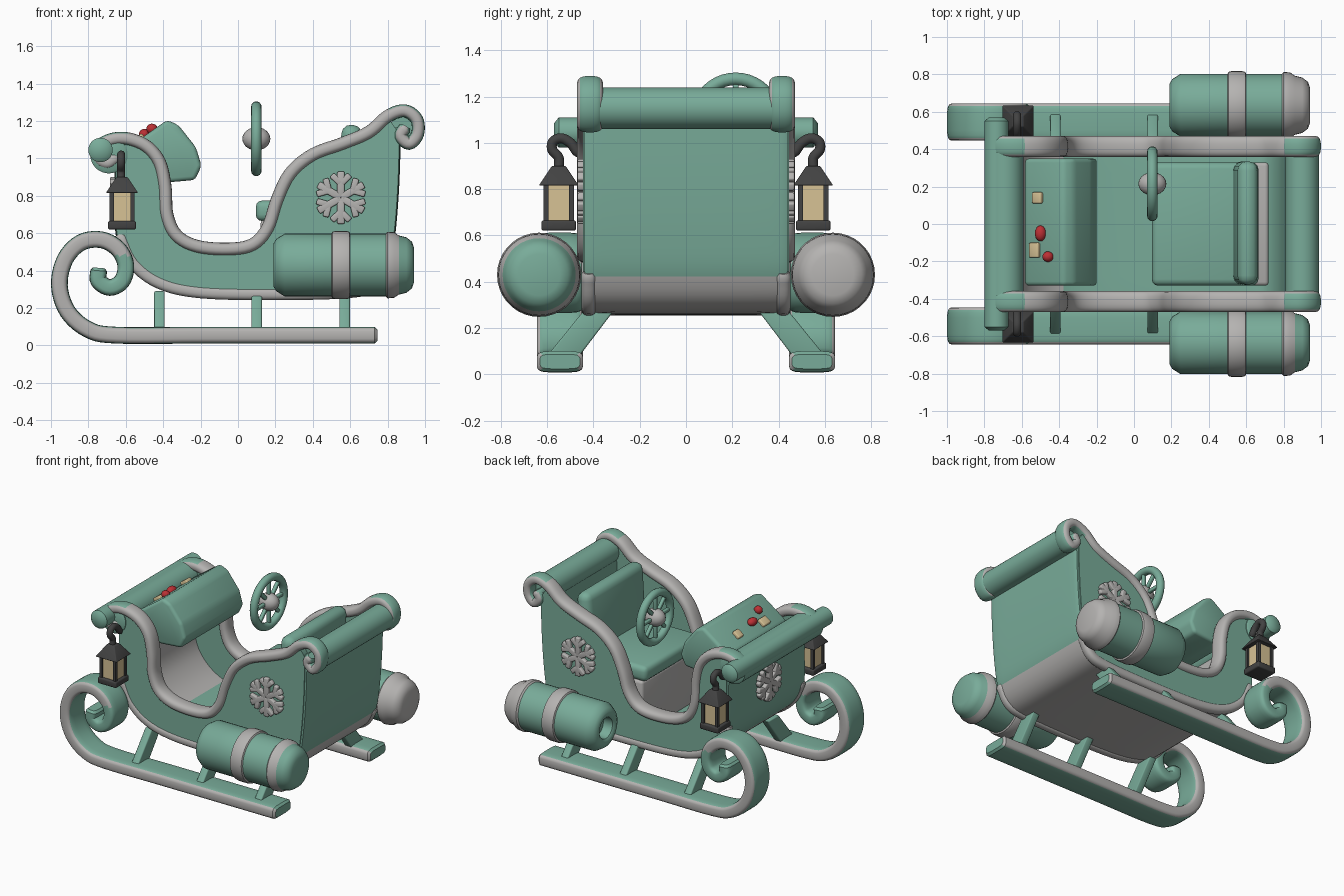
import bpy, bmesh, math
from mathutils import Vector, Matrix

if "Cube" in bpy.data.objects:
    bpy.data.objects.remove(bpy.data.objects["Cube"])

def material(name, r, g, b):
    m = bpy.data.materials.new(name)
    m.diffuse_color = (r, g, b, 1)
    m.use_nodes = True
    m.node_tree.nodes["Principled BSDF"].inputs["Base Color"].default_value = m.diffuse_color
    return m

GREEN = material("sage green", 0.19, 0.41, 0.32)
GRAY = material("soft gray", 0.46, 0.45, 0.44)
DARK = material("lantern iron", 0.055, 0.055, 0.055)
CREAM = material("warm cream", 0.68, 0.54, 0.30)
RED = material("button red", 0.50, 0.03, 0.035)

def finish(name, bm, mats, rule=None, bevel=0, keep=False):
    if bevel:
        bmesh.ops.bevel(bm, geom=bm.edges[:], offset=bevel, segments=3, profile=0.5, affect='EDGES')
    if not keep:
        bmesh.ops.recalc_face_normals(bm, faces=bm.faces[:])
    bm.normal_update()
    if rule:
        for f in bm.faces:
            f.material_index = int(rule(f.calc_center_median(), f.normal))
    me = bpy.data.meshes.new(name)
    bm.to_mesh(me)
    bm.free()
    for m in mats:
        me.materials.append(m)
    me.shade_smooth()
    me.set_sharp_from_angle(angle=math.radians(40))
    ob = bpy.data.objects.new(name, me)
    bpy.context.collection.objects.link(ob)
    return ob

def smooth(pts, n=5):
    """Catmull-Rom curve through the points."""
    p = [Vector(q) for q in pts]
    p = [2 * p[0] - p[1]] + p + [2 * p[-1] - p[-2]]
    out = []
    for i in range(1, len(p) - 2):
        a, b, c, d = p[i - 1:i + 3]
        for k in range(n):
            t = k / n
            out.append(0.5 * (2 * b + (c - a) * t + (2 * a - 5 * b + 4 * c - d) * t * t
                              + (3 * b - a - 3 * c + d) * t ** 3))
    return out + [p[-2]]

def sweep(name, pts, side, hw, ht, e, mats, rule=None, end=0.015):
    """Sweep a superellipse section; hw is measured along 'side'."""
    side = Vector(side)
    tan = [(pts[min(i + 1, len(pts) - 1)] - pts[max(i - 1, 0)]).normalized() for i in range(len(pts))]
    st = [(pts[0] - tan[0] * end, tan[0], 0.7)] + [(p, t, 1) for p, t in zip(pts, tan)]
    st.append((pts[-1] + tan[-1] * end, tan[-1], 0.7))
    bm, rings, n = bmesh.new(), [], 20
    for p, t, s in st:
        up = t.cross(side).normalized()
        ring = []
        for k in range(n):
            a = 2 * math.pi * (k + 0.5) / n
            c, d = math.cos(a), math.sin(a)
            u = math.copysign(abs(c) ** (2 / e), c) * (hw - (1 - s) * ht)
            v = math.copysign(abs(d) ** (2 / e), d) * ht * s
            ring.append(bm.verts.new(p + side * u + up * v))
        rings.append(ring)
    for a, b in zip(rings, rings[1:]):
        for k in range(n):
            bm.faces.new((a[k], a[(k + 1) % n], b[(k + 1) % n], b[k]))
    bm.faces.new(rings[0])
    bm.faces.new(rings[-1])
    return finish(name, bm, mats, rule)

def prism(name, pts, axis, a, b, mat, bevel=0):
    bm = bmesh.new()
    place = (lambda p: (p[0], a, p[1])) if axis == 'y' else (lambda p: (a, p[0], p[1]))
    f = bm.faces.new([bm.verts.new(place(p)) for p in pts])
    r = bmesh.ops.extrude_face_region(bm, geom=[f])
    d = (0, b - a, 0) if axis == 'y' else (b - a, 0, 0)
    bmesh.ops.translate(bm, verts=[v for v in r['geom'] if isinstance(v, bmesh.types.BMVert)], vec=d)
    return finish(name, bm, [mat], None, bevel)

def box(name, c, size, mat, bevel=0.0, tilt=0):
    bm = bmesh.new()
    bmesh.ops.create_cube(bm, size=1, matrix=Matrix.Translation(c) @ Matrix.Rotation(tilt, 4, 'Y')
                          @ Matrix.Diagonal((*size, 1)))
    return finish(name, bm, [mat], None, bevel)

def ball(name, c, size, mat):
    bm = bmesh.new()
    bmesh.ops.create_uvsphere(bm, u_segments=20, v_segments=12, radius=1,
                              matrix=Matrix.Translation(c) @ Matrix.Diagonal((*size, 1)))
    return finish(name, bm, [mat])

def lathe(name, prof, base, axis, mats, ids=None, n=36):
    """Spin (distance, radius) pairs about the x or y axis."""
    bm, rings = bmesh.new(), []
    base = Vector(base)
    for d, r in prof:
        ring = []
        for k in range(n):
            u, v = r * math.cos(2 * math.pi * k / n), r * math.sin(2 * math.pi * k / n)
            ring.append(bm.verts.new(base + Vector((d, u, v) if axis == 'x' else (u, d, v))))
        rings.append(ring)
    for i, (a, b) in enumerate(zip(rings, rings[1:])):
        for k in range(n):
            f = bm.faces.new((a[k], a[(k + 1) % n], b[(k + 1) % n], b[k]))
            f.material_index = ids[i] if ids else 0
    bm.faces.new(rings[0])
    bm.faces.new(rings[-1]).material_index = ids[-1] if ids else 0
    return finish(name, bm, mats)

def xz(pts, y=0.0):
    return [(x, y, z) for x, z in pts]

def snowflake(name, m):
    bm = bmesh.new()
    def bar(c, ang, length, w):
        bmesh.ops.create_cube(bm, size=1, matrix=m @ Matrix.Rotation(ang, 4, 'Z')
                              @ Matrix.Translation(c) @ Matrix.Diagonal((length, w, 0.04, 1)))
    for k in range(6):
        a = math.pi / 6 + k * math.pi / 3
        bar((0.07, 0, 0), a, 0.14, 0.04)
        for s in (1, -1):
            p = Matrix.Rotation(-s * 0.8, 3, 'Z') @ Vector((0.075, 0, 0))
            bar(p + Vector((0.032, 0, 0)), a + s * 0.8, 0.07, 0.034)
    return finish(name, bm, [GRAY], None, 0.008)

# body outline curves
TRIM = [(-0.66, 1.0), (-0.70, 0.975), (-0.745, 1.0), (-0.745, 1.06), (-0.68, 1.1), (-0.59, 1.105),
        (-0.49, 1.065), (-0.42, 0.98), (-0.39, 0.85), (-0.38, 0.7), (-0.33, 0.59), (-0.22, 0.53),
        (-0.05, 0.515), (0.08, 0.54), (0.16, 0.63), (0.21, 0.78), (0.28, 0.92), (0.4, 1.02),
        (0.56, 1.08), (0.7, 1.14), (0.8, 1.225), (0.89, 1.255), (0.955, 1.21), (0.96, 1.13),
        (0.915, 1.08), (0.87, 1.12), (0.89, 1.16)]
SHELL = [(0.85, 1.15), (0.84, 0.85), (0.82, 0.6), (0.79, 0.43), (0.72, 0.32), (0.58, 0.285),
         (0.2, 0.275), (-0.2, 0.285), (-0.42, 0.335), (-0.56, 0.44), (-0.63, 0.58), (-0.635, 0.8),
         (-0.64, 0.98)]

# floor, back and front panels as one sheet, gray below and on the inner front
sweep("body_shell", smooth(xz(SHELL)), (0, 1, 0), 0.44, 0.022, 8, [GREEN, GRAY],
      lambda c, n: (c.z < 0.43 and n.z < 0.3) or (c.x < -0.3 and n.x > 0.3))

outline = [(p.x, p.z) for p in smooth(xz(TRIM[5:21]))] + [(p.x, p.z) for p in smooth(xz(SHELL))]

# scroll rolls across the back and front
lathe("back_roll", [(-0.4, 0.09), (0.4, 0.09)], (0.9, 0, 1.15), 'y', [GREEN])
lathe("front_roll", [(-0.46, 0.085), (-0.45, 0.1), (0.45, 0.1), (0.46, 0.085)], (-0.69, 0, 1.02), 'y', [GREEN])
lathe("front_roll_core", [(-0.57, 0.04), (-0.55, 0.065), (0.55, 0.065), (0.57, 0.04)],
      (-0.735, 0, 1.045), 'y', [GREEN])

for s, tag in ((-1, "front"), (1, "rear")):
    # side walls and their trims
    prism(tag + "_side_wall", outline, 'y', s * 0.385, s * 0.445, GREEN)
    sweep(tag + "_side_trim", smooth(xz(TRIM, s * 0.415)), (0, 1, 0), 0.056, 0.035, 2.6, [GRAY, GREEN],
          lambda c, n: (c.x > 0.8 or c.x < -0.58) and abs(n.y) < 0.55)
    sweep(tag + "_bottom_trim", smooth(xz(SHELL[3:11], s * 0.42)), (0, 1, 0), 0.033, 0.033, 2.4, [GRAY])
    # snowflake badge
    snowflake(tag + "_snowflake", Matrix.Translation((0.55, s * 0.45, 0.79)) @ Matrix.Rotation(math.pi / 2, 4, 'X'))
    # runner with curled tip
    curl = [(0.73, 0.055), (0.3, 0.055), (-0.2, 0.055), (-0.65, 0.055), (-0.8, 0.085), (-0.91, 0.18),
            (-0.955, 0.32), (-0.925, 0.46), (-0.84, 0.55), (-0.73, 0.565), (-0.64, 0.515), (-0.6, 0.43),
            (-0.62, 0.345), (-0.685, 0.31), (-0.745, 0.345), (-0.745, 0.4)]
    sweep(tag + "_runner", smooth(xz(curl, s * 0.545)), (0, 1, 0), 0.1, 0.045, 4.5, [GREEN, GRAY],
          lambda c, n: abs(n.y) > 0.3 and not (c.x > -0.81 and 0.2 < c.z < 0.48))
    # runner struts
    for i, x in enumerate((-0.42, 0.1, 0.57)):
        prism(f"{tag}_strut_{i + 1}", [(s * 0.3, 0.29), (s * 0.43, 0.29), (s * 0.6, 0.08), (s * 0.46, 0.08)],
              'x', x - 0.028, x + 0.028, GREEN, 0.008)
    # side canister, with one gray and one green cap
    prof = [(0.27, 0.07), (0.2, 0.075), (0.19, 0.09), (0.19, 0.115), (0.205, 0.14), (0.25, 0.168),
            (0.5, 0.168), (0.505, 0.178), (0.52, 0.182), (0.58, 0.182), (0.595, 0.178), (0.6, 0.168),
            (0.79, 0.168), (0.8, 0.178), (0.835, 0.175), (0.86, 0.158), (0.9, 0.148), (0.93, 0.125),
            (0.942, 0.09)]
    cap = int(s > 0)
    lathe(tag + "_canister", prof, (0, s * 0.635, 0.43), 'x', [GREEN, GRAY],
          [0] * 6 + [1] * 5 + [0] + [1] * 3 + [cap] * 3)
    # lantern
    lx, ly = -0.62, s * 0.55
    box(tag + "_lantern_base", (lx, ly, 0.643), (0.15, 0.15, 0.045), DARK, 0.01)
    box(tag + "_lantern_glass", (lx, ly, 0.74), (0.11, 0.11, 0.16), CREAM)
    for i, (u, v) in enumerate(((1, 1), (1, -1), (-1, 1), (-1, -1))):
        box(f"{tag}_lantern_post_{i + 1}", (lx + u * 0.055, ly + v * 0.055, 0.74), (0.022, 0.022, 0.17), DARK)
    bm = bmesh.new()
    bmesh.ops.create_cone(bm, cap_ends=True, segments=4, radius1=0.122, radius2=0.042, depth=0.085,
                          matrix=Matrix.Translation((lx, ly, 0.858)) @ Matrix.Rotation(math.pi / 4, 4, 'Z'))
    finish(tag + "_lantern_hood", bm, [DARK], None, 0.006)
    hook = [(0.55, 0.89), (0.55, 0.935), (0.578, 0.97), (0.575, 1.005), (0.54, 1.02), (0.5, 1.0), (0.47, 0.96)]
    sweep(tag + "_lantern_hook", smooth([(lx - 0.005, s * y, z) for y, z in hook]), (1, 0, 0),
          0.022, 0.022, 2, [DARK])

# front snowflake
snowflake("nose_snowflake", Matrix.Translation((-0.665, 0, 0.76)) @ Matrix.Rotation(math.pi / 2, 4, 'Z')
          @ Matrix.Rotation(math.pi / 2, 4, 'X'))

# seat
box("seat_base", (0.42, 0, 0.48), (0.6, 0.66, 0.38), GRAY, 0.02)
box("seat_cushion", (0.38, 0, 0.72), (0.57, 0.66, 0.11), GREEN, 0.035)
box("seat_back", (0.595, 0.005, 0.92), (0.11, 0.66, 0.52), GREEN, 0.05, 0.06)

# dashboard with buttons
prism("dashboard", [(-0.585, 1.06), (-0.38, 1.205), (-0.32, 1.18), (-0.225, 1.06), (-0.195, 0.96),
                    (-0.23, 0.885), (-0.4, 0.87), (-0.57, 0.95)], 'y', -0.33, 0.35, GREEN, 0.022)
for i, (x, y, w) in enumerate(((-0.51, 0.14, 0.06), (-0.525, -0.14, 0.08))):
    box(f"cream_button_{i + 1}", (x, y, 1.115 + (x + 0.5) * 0.7), (0.06, w, 0.05), CREAM, 0.008, -0.61)
for i, (x, y, w) in enumerate(((-0.5, -0.05, 0.042), (-0.46, -0.175, 0.028))):
    ball(f"red_button_{i + 1}", (x, y, 1.13 + (x + 0.5) * 0.7), (0.03, w, 0.028), RED)

# steering wheel
wc = Vector((0.098, 0.215, 1.105))
rim = [(0.028 * math.cos(a), 0.172 + 0.028 * math.sin(a)) for a in [2 * math.pi * k / 14 for k in range(14)]]
bm, rings = bmesh.new(), []
for k in range(40):
    q = Matrix.Rotation(2 * math.pi * k / 40, 3, 'X')
    rings.append([bm.verts.new(wc + q @ Vector((x, 0, r))) for x, r in rim])
for k in range(40):
    a, b = rings[k], rings[(k + 1) % 40]
    for j in range(14):
        bm.faces.new((a[j], a[(j + 1) % 14], b[(j + 1) % 14], b[j]))
finish("steering_rim", bm, [GREEN])
bm = bmesh.new()
for k in range(8):
    bmesh.ops.create_cube(bm, size=1, matrix=Matrix.Translation(wc) @ Matrix.Rotation(k * math.pi / 4, 4, 'X')
                          @ Matrix.Translation((0, 0, 0.1)) @ Matrix.Diagonal((0.025, 0.025, 0.14, 1)))
finish("steering_spokes", bm, [GREEN], None, 0.006)
ball("steering_hub", wc, (0.075, 0.062, 0.062), GRAY)
